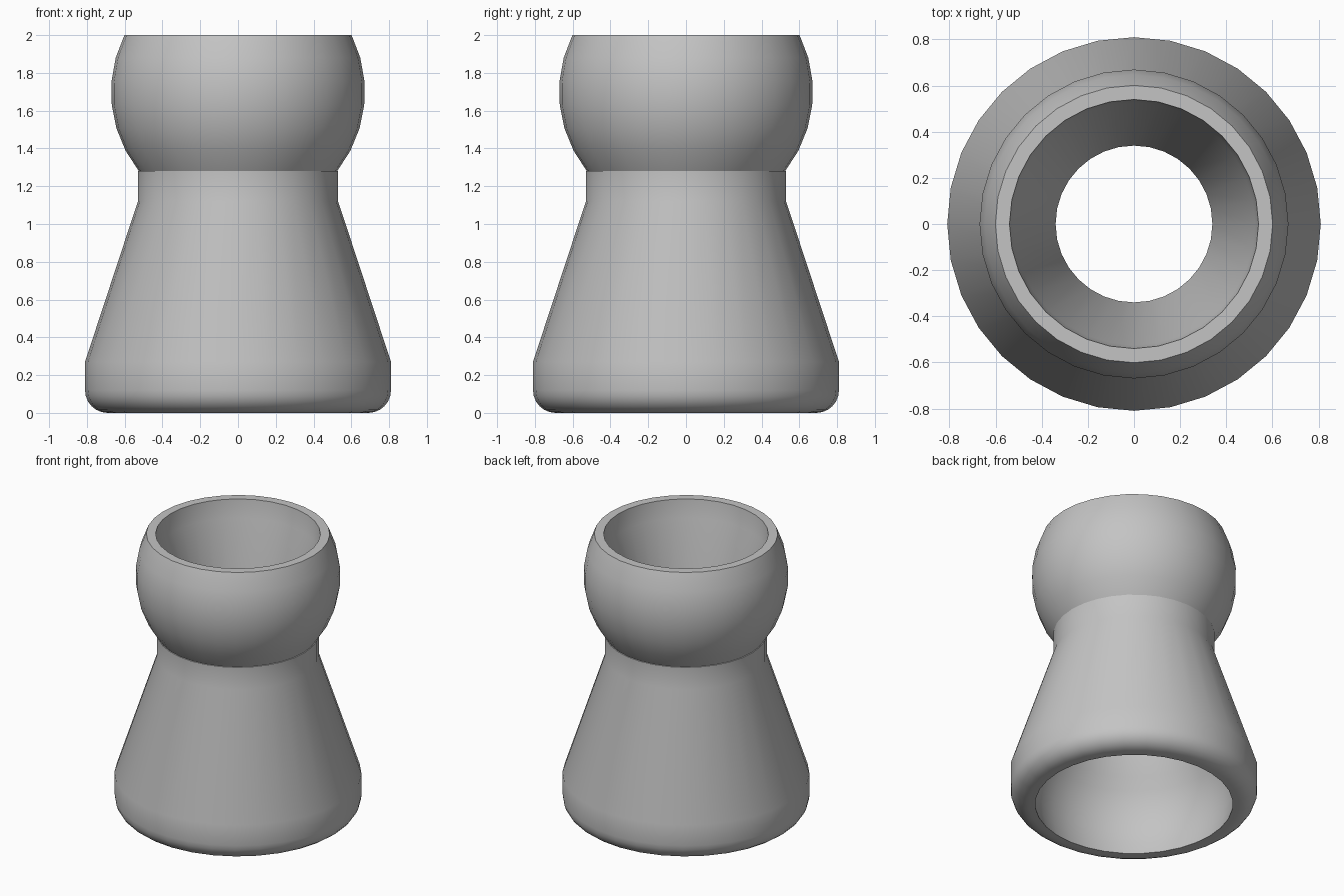
import bpy, bmesh
from math import sin, cos, pi, radians

cube = bpy.data.objects.get("Cube")
if cube:
    bpy.data.objects.remove(cube, do_unlink=True)

SIDES = 32


def arc(radius, centre_r, centre_z, start, end, steps):
    """Profile points (r, z) along a circular arc, angles in degrees."""
    points = []
    for i in range(steps + 1):
        a = radians(start + (end - start) * i / steps)
        points.append((centre_r + radius * cos(a), centre_z + radius * sin(a)))
    return points


def lathe(name, profile, material):
    """Spin a closed (r, z) profile around z."""
    bm = bmesh.new()
    rings = []
    for r, z in profile:
        rings.append([bm.verts.new((r * cos(2 * pi * i / SIDES),
                                    r * sin(2 * pi * i / SIDES), z))
                      for i in range(SIDES)])
    for k, lower in enumerate(rings):
        upper = rings[(k + 1) % len(rings)]
        for i in range(SIDES):
            j = (i + 1) % SIDES
            bm.faces.new((lower[i], lower[j], upper[j], upper[i]))
    bmesh.ops.recalc_face_normals(bm, faces=bm.faces)
    mesh = bpy.data.meshes.new(name)
    bm.to_mesh(mesh)
    bm.free()
    mesh.materials.append(material)
    obj = bpy.data.objects.new(name, mesh)
    bpy.context.collection.objects.link(obj)
    return obj


grey = bpy.data.materials.new("plain_grey")
grey.use_nodes = True
colour = (0.55, 0.55, 0.55, 1.0)
grey.diffuse_color = colour
grey.node_tree.nodes["Principled BSDF"].inputs["Base Color"].default_value = colour

# Outside: rounded foot, skirt, neck and truncated ball
profile = arc(0.12, 0.69, 0.12, -90, 0, 6)
profile += [(0.81, 0.27), (0.53, 1.12), (0.53, 1.28)]
profile += arc(0.672, 0, 1.70, -38.5, 26.5, 6)
# Inside: mouth, funnel and throat
profile += [(0.54, 2.0), (0.525, 1.87), (0.34, 1.28), (0.34, 1.14)]
# Inside: flared passage into the ball socket
profile += arc(0.675, 0, 0.19, 31, -16.35, 6)

joint = lathe("hose_joint", profile, grey)

bpy.ops.object.select_all(action='DESELECT')
joint.select_set(True)
bpy.context.view_layer.objects.active = joint
bpy.ops.object.shade_smooth_by_angle(angle=radians(30))
